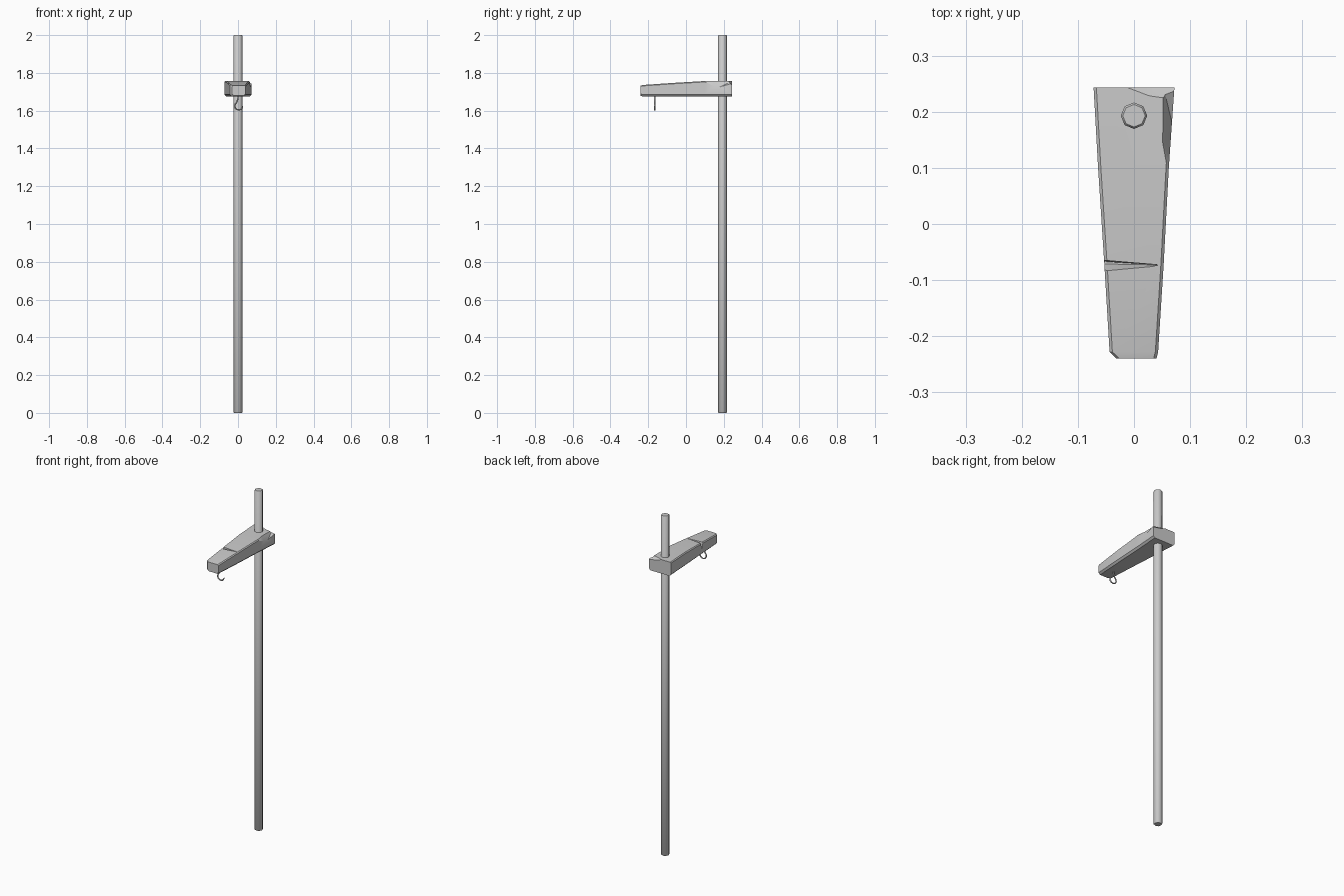
import bpy, bmesh, math
from mathutils import Vector

if "Cube" in bpy.data.objects:
    bpy.data.objects.remove(bpy.data.objects["Cube"])


def make_object(name, bm):
    bmesh.ops.recalc_face_normals(bm, faces=bm.faces)
    mesh = bpy.data.meshes.new(name)
    bm.to_mesh(mesh)
    bm.free()
    ob = bpy.data.objects.new(name, mesh)
    bpy.context.collection.objects.link(ob)
    return ob


def loft(name, rings):
    bm = bmesh.new()
    loops = [[bm.verts.new(p) for p in r] for r in rings]
    n = len(loops[0])
    for a, b in zip(loops, loops[1:]):
        for i in range(n):
            j = (i + 1) % n
            bm.faces.new((a[i], a[j], b[j], b[i]))
    bm.faces.new(loops[0])
    bm.faces.new(loops[-1])
    return make_object(name, bm)


def hull_cut(target, name, points):
    bm = bmesh.new()
    for p in points:
        bm.verts.new(p)
    res = bmesh.ops.convex_hull(bm, input=bm.verts)
    junk = [v for v in res["geom_interior"] if isinstance(v, bmesh.types.BMVert)]
    if junk:
        bmesh.ops.delete(bm, geom=junk, context='VERTS')
    cutter = make_object(name, bm)
    cutter.hide_render = True
    mod = target.modifiers.new(name, 'BOOLEAN')
    mod.operation = 'DIFFERENCE'
    mod.solver = 'EXACT'
    mod.object = cutter
    bpy.context.view_layer.objects.active = target
    bpy.ops.object.modifier_apply(modifier=name)
    bpy.data.objects.remove(cutter)


def smooth(ob, angle):
    bpy.ops.object.select_all(action='DESELECT')
    ob.select_set(True)
    bpy.context.view_layer.objects.active = ob
    bpy.ops.object.shade_smooth_by_angle(angle=math.radians(angle))


# Octagonal pole with small bevelled ends
def ring(r, z):
    return [(r * math.cos(i * math.pi / 4), 0.193 + r * math.sin(i * math.pi / 4), z)
            for i in range(8)]


pole = loft("pole", [ring(0.020, 0), ring(0.0235, 0.004), ring(0.0235, 1.996), ring(0.020, 2)])
smooth(pole, 50)

# Tapered wooden arm: y, left x, right x, bottom z, top z
stations = [(-0.240, -0.031, 0.040, 1.679, 1.733),
            (-0.228, -0.0435, 0.043, 1.675, 1.736),
            (-0.07, -0.053, 0.053, 1.675, 1.747),
            (0.10, -0.064, 0.062, 1.675, 1.757),
            (0.243, -0.072, 0.072, 1.675, 1.757)]
rings = []
for y, l, r, b, t in stations:
    c = 0.005
    rings.append([(l + 2 * c, y, b), (r - 2 * c, y, b), (r, y, b + 2 * c), (r, y, t - c),
                  (r - c, y, t), (l + c, y, t), (l, y, t - c), (l, y, b + 2 * c)])
arm = loft("arm", rings)

# Split across the left of the arm
hull_cut(arm, "split", [(-0.07, -0.061, 1.78), (-0.07, -0.098, 1.78), (-0.035, -0.064, 1.78),
                        (0.046, -0.073, 1.775), (-0.07, -0.066, 1.708),
                        (-0.07, -0.071, 1.708), (0.044, -0.073, 1.742)])
# Chips broken from the rear right top corner
hull_cut(arm, "side_chip", [(0.060, 0.09, 1.759), (0.050, 0.145, 1.759), (0.059, 0.185, 1.759),
                            (0.051, 0.25, 1.759), (0.075, 0.15, 1.712), (0.085, 0.25, 1.738),
                            (0.09, 0.09, 1.759), (0.055, 0.15, 1.80), (0.055, 0.25, 1.80)])
hull_cut(arm, "back_chip", [(-0.022, 0.2445, 1.759), (0.025, 0.228, 1.758), (0.055, 0.224, 1.758),
                            (0.085, 0.224, 1.75), (0.03, 0.246, 1.742), (0.085, 0.246, 1.732),
                            (-0.02, 0.26, 1.78), (0.085, 0.26, 1.78), (0.03, 0.228, 1.78),
                            (0.085, 0.224, 1.78)])
smooth(arm, 30)

# Metal hook under the front end
path = [(0, 1.69), (0, 1.665), (-0.003, 1.655)]
for i in range(9):
    a = math.radians(125 + i * 29)
    path.append((0.004 + 0.021 * math.cos(a), 1.625 + 0.021 * math.sin(a)))
pts = [Vector((x, -0.165, z)) for x, z in path]
hook_rings = []
for i, p in enumerate(pts):
    d = (pts[min(i + 1, len(pts) - 1)] - pts[max(i - 1, 0)]).normalized()
    side = d.cross(Vector((0, 1, 0)))
    r = 0.0038 if i < len(pts) - 1 else 0.002
    hook_rings.append([p + r * (math.cos(k * math.pi / 3) * side
                                + math.sin(k * math.pi / 3) * Vector((0, 1, 0)))
                       for k in range(6)])
hook = loft("hook", hook_rings)
smooth(hook, 60)
